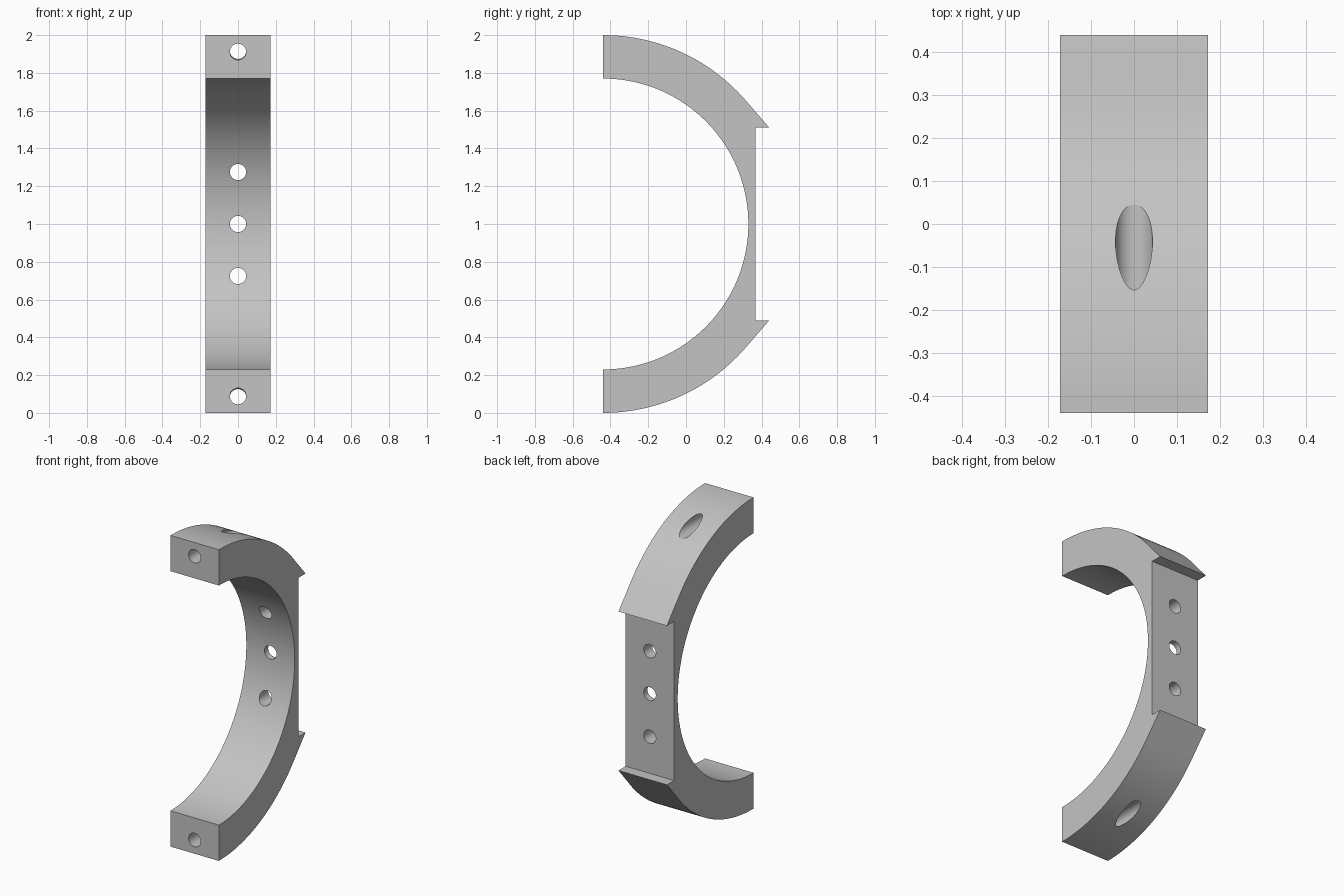
import bpy, bmesh, math
from mathutils import Vector

default_cube = bpy.data.objects.get("Cube")
if default_cube:
    bpy.data.objects.remove(default_cube, do_unlink=True)

HALF_WIDTH, HALF_DEPTH = 0.172, 0.44
INNER_RADIUS, OUTER_RADIUS = 0.77, 1.0
FLAT_Y, LIP_Z = 0.368, 0.511
HOLE_RADIUS = 0.043

grey = bpy.data.materials.new("plain grey")
grey.use_nodes = True
colour = (0.55, 0.55, 0.55, 1)
grey.diffuse_color = colour
grey.node_tree.nodes["Principled BSDF"].inputs["Base Color"].default_value = colour


def arc(radius, start, end, steps):
    """Points (y, z) on an arc about the open front of the ring."""
    angles = [math.radians(start + (end - start) * i / steps) for i in range(steps + 1)]
    return [(radius * math.cos(a) - HALF_DEPTH, radius * math.sin(a) + 1) for a in angles]


def make_object(name, bm):
    bmesh.ops.recalc_face_normals(bm, faces=bm.faces)
    mesh = bpy.data.meshes.new(name)
    bm.to_mesh(mesh)
    bm.free()
    mesh.materials.append(grey)
    obj = bpy.data.objects.new(name, mesh)
    bpy.context.collection.objects.link(obj)
    return obj


# Half ring: outer arcs run straight into overhanging lips beside a flat back pad
upper = arc(OUTER_RADIUS, 90, 40, 32) + [(HALF_DEPTH, 1 + LIP_Z), (FLAT_Y, 1 + LIP_Z)]
lower = [(y, 2 - z) for y, z in reversed(upper)]
profile = upper + lower + arc(INNER_RADIUS, -90, 90, 96)
bm = bmesh.new()
side = bm.faces.new([bm.verts.new((-HALF_WIDTH, y, z)) for y, z in profile])
extruded = bmesh.ops.extrude_face_region(bm, geom=[side])["geom"]
bmesh.ops.translate(bm, vec=(2 * HALF_WIDTH, 0, 0),
                    verts=[g for g in extruded if isinstance(g, bmesh.types.BMVert)])
bracket = make_object("half_ring_bracket", bm)


# Drilled holes: three through the back pad, one through each end
def drill(name, start, end):
    start, end = Vector(start), Vector(end)
    axis = end - start
    bm = bmesh.new()
    bmesh.ops.create_cone(bm, cap_ends=True, segments=48, radius1=HOLE_RADIUS,
                          radius2=HOLE_RADIUS, depth=axis.length)
    bm.transform(axis.to_track_quat("Z", "Y").to_matrix().to_4x4())
    bmesh.ops.translate(bm, vec=(start + end) / 2, verts=bm.verts)
    cutter = make_object(name, bm)
    cut = bracket.modifiers.new(name, "BOOLEAN")
    cut.object, cut.operation, cut.solver = cutter, "DIFFERENCE", "EXACT"
    return cutter


cutters = [drill("pad_hole_cutter", (0, 0.1, 1 + dz), (0, 0.6, 1 + dz))
           for dz in (-0.275, 0, 0.275)]
cutters += [drill("end_hole_cutter", (0, -0.5, 1 + s * 0.911), (0, 0.2, 1 + s * 0.919))
            for s in (-1, 1)]

# Bake the cuts, drop the cutters and smooth the curved faces
bpy.ops.object.select_all(action="DESELECT")
bracket.select_set(True)
bpy.context.view_layer.objects.active = bracket
for modifier in list(bracket.modifiers):
    bpy.ops.object.modifier_apply(modifier=modifier.name)
for cutter in cutters:
    bpy.data.objects.remove(cutter, do_unlink=True)
bpy.ops.object.shade_smooth_by_angle(angle=math.radians(25))
